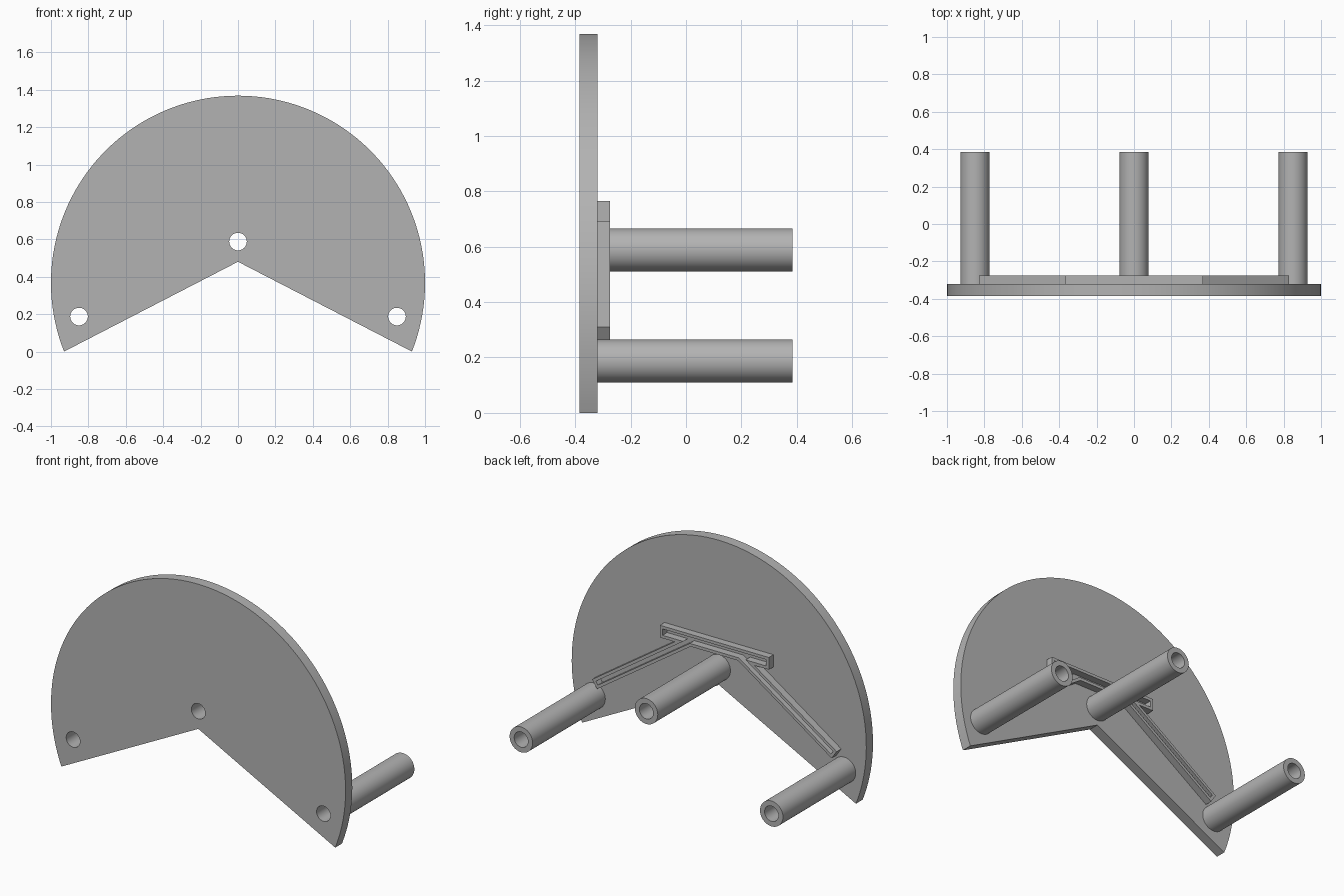
import bpy, bmesh, math
from mathutils import Vector

old = bpy.data.objects.get("Cube")
if old:
    bpy.data.objects.remove(old, do_unlink=True)

grey = bpy.data.materials.new("plain_grey")
grey.use_nodes = True
colour = (0.45, 0.45, 0.45, 1)
grey.diffuse_color = colour
grey.node_tree.nodes["Principled BSDF"].inputs["Base Color"].default_value = colour


def circle(x, z, r, n=48):
    return [(x + r * math.cos(math.tau * i / n), z + r * math.sin(math.tau * i / n))
            for i in range(n)]


def inset(points, d):
    """Move every side of a counter-clockwise outline inward by d."""
    pts = [Vector(p) for p in points]
    out = []
    for i, p in enumerate(pts):
        a = (p - pts[i - 1]).normalized()
        b = (pts[(i + 1) % len(pts)] - p).normalized()
        na, nb = Vector((-a.y, a.x)), Vector((-b.y, b.x))
        out.append(p + (na + nb) * d / (1 + na.dot(nb)))
    return out


def extrude_profile(name, loops, y0, y1):
    """Fill x-z loops (inner loops become holes) and extrude from y0 to y1."""
    curve = bpy.data.curves.new(name + "_profile", "CURVE")
    curve.dimensions = "2D"
    curve.fill_mode = "BOTH"
    curve.extrude = (y1 - y0) / 2
    for loop in loops:
        spline = curve.splines.new("POLY")
        spline.points.add(len(loop) - 1)
        for point, (x, z) in zip(spline.points, loop):
            point.co = (x, z, 0, 1)
        spline.use_cyclic_u = True
    helper = bpy.data.objects.new(name + "_helper", curve)
    bpy.context.collection.objects.link(helper)
    bpy.context.view_layer.update()
    graph = bpy.context.evaluated_depsgraph_get()
    mesh = bpy.data.meshes.new_from_object(helper.evaluated_get(graph))
    bpy.data.objects.remove(helper, do_unlink=True)
    bpy.data.curves.remove(curve)

    # Weld the caps to the sides and stand the profile upright
    bm = bmesh.new()
    bm.from_mesh(mesh)
    bmesh.ops.remove_doubles(bm, verts=bm.verts, dist=0.0001)
    for v in bm.verts:
        x, z, depth = v.co
        v.co = (x, (y0 + y1) / 2 - depth, z)
    bmesh.ops.recalc_face_normals(bm, faces=bm.faces)
    bm.to_mesh(mesh)
    bm.free()
    mesh.name = name
    mesh.materials.clear()
    mesh.materials.append(grey)
    obj = bpy.data.objects.new(name, mesh)
    bpy.context.collection.objects.link(obj)
    bpy.ops.object.select_all(action="DESELECT")
    obj.select_set(True)
    bpy.context.view_layer.objects.active = obj
    bpy.ops.object.shade_smooth_by_angle(angle=math.radians(30))
    return obj


FRONT, BACK, RAIL_TOP, TUBE_END = -0.385, -0.32, -0.275, 0.385
BORE, TUBE = 0.047, 0.078
tubes = {"centre_tube": (0, 0.588), "left_tube": (0.85, 0.187), "right_tube": (-0.85, 0.187)}

# Round plate with a wide wedge cut from the bottom and three holes
centre_z = 0.368
start = -math.asin(centre_z)
steps = 96
outline = [(0, 0.48)]
for i in range(steps + 1):
    a = start + (math.pi - 2 * start) * i / steps
    outline.append((math.cos(a), centre_z + math.sin(a)))
holes = [circle(x, z, BORE) for x, z in tubes.values()]
extrude_profile("plate", [outline] + holes, FRONT, BACK)

# Hollow tubes behind the holes
for name, (x, z) in tubes.items():
    extrude_profile(name, [circle(x, z, TUBE), circle(x, z, BORE)], BACK, TUBE_END)

# Raised rail: a level bar with two sloping legs, hollowed to a thin wall
half = [(0.161, 0.69), (0.796, 0.26), (0.83, 0.31), (0.27, 0.69), (0.37, 0.69), (0.37, 0.765)]
rail = half + [(-x, z) for x, z in reversed(half)]
extrude_profile("rail_frame", [rail, inset(rail, 0.018)], BACK, RAIL_TOP)
